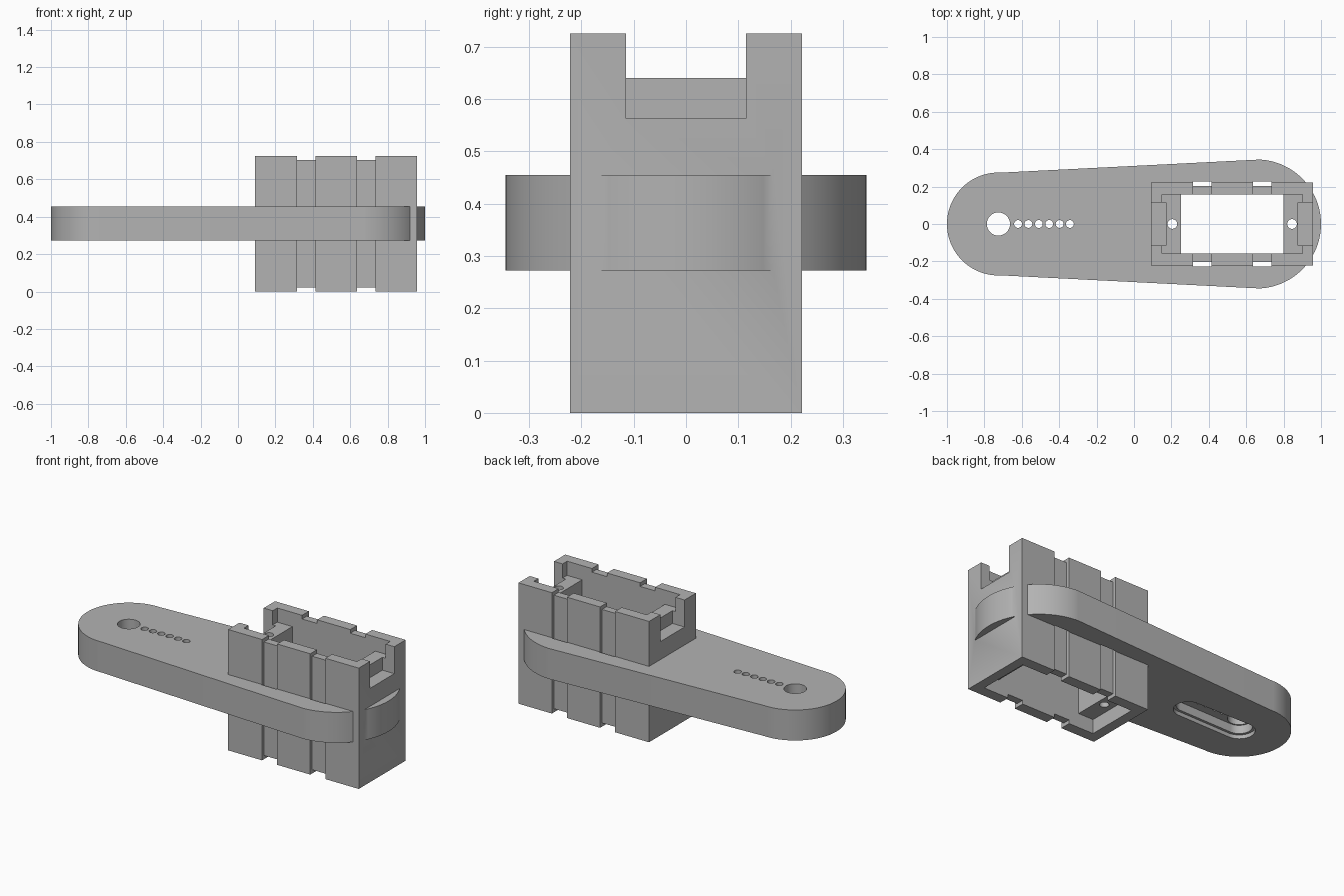
import bpy, bmesh, math

if "Cube" in bpy.data.objects:
    bpy.data.objects.remove(bpy.data.objects["Cube"], do_unlink=True)

grey = bpy.data.materials.new("plain_grey")
grey.use_nodes = True
GREY = (0.45, 0.45, 0.45, 1)
grey.diffuse_color = GREY
grey.node_tree.nodes["Principled BSDF"].inputs["Base Color"].default_value = GREY


def prism(name, outline, z0, z1):
    """Extrude a closed outline from z0 up to z1."""
    bm = bmesh.new()
    base = bm.faces.new([bm.verts.new((x, y, z0)) for x, y in outline])
    top = bmesh.ops.extrude_face_region(bm, geom=[base])["geom"]
    verts = [v for v in top if isinstance(v, bmesh.types.BMVert)]
    bmesh.ops.translate(bm, verts=verts, vec=(0, 0, z1 - z0))
    bmesh.ops.recalc_face_normals(bm, faces=bm.faces)
    mesh = bpy.data.meshes.new(name)
    bm.to_mesh(mesh)
    bm.free()
    mesh.materials.append(grey)
    obj = bpy.data.objects.new(name, mesh)
    bpy.context.collection.objects.link(obj)
    return obj


def box(name, x0, x1, y0, y1, z0, z1):
    return prism(name, [(x0, y0), (x1, y0), (x1, y1), (x0, y1)], z0, z1)


def rounded_bar(xa, ra, xb, rb, steps=48):
    """Outline around two circles joined by their shared tangents."""
    phi = math.acos((rb - ra) / (xb - xa))
    points = []
    for cx, r, a0, a1 in ((xb, rb, -phi, phi), (xa, ra, phi, 2 * math.pi - phi)):
        for i in range(steps + 1):
            a = a0 + (a1 - a0) * i / steps
            points.append((cx + r * math.cos(a), r * math.sin(a)))
    return points


def cylinder(name, x, r, z0, z1, n=32):
    ring = [(x + r * math.cos(math.tau * i / n), r * math.sin(math.tau * i / n))
            for i in range(n)]
    return prism(name, ring, z0, z1)


def combine(target, other, operation):
    mod = target.modifiers.new(operation.lower(), "BOOLEAN")
    mod.operation = operation
    mod.solver = "EXACT"
    mod.object = other
    bpy.context.view_layer.objects.active = target
    bpy.ops.object.modifier_apply(modifier=mod.name)
    bpy.data.objects.remove(other, do_unlink=True)


# Main dimensions
ARM_LOW, ARM_HIGH = 0.272, 0.455
X0, X1, HALF_Y, HEIGHT = 0.09, 0.957, 0.222, 0.725
PIVOT = -0.725

# Tapered arm joined to the rectangular holder
arm = prism("arm_and_holder", rounded_bar(PIVOT, 0.275, 0.655, 0.345), ARM_LOW, ARM_HIGH)
combine(arm, box("holder", X0, X1, -HALF_Y, HALF_Y, 0, HEIGHT), "UNION")

cutters = [
    # Central window and the recesses above and below its flanges
    box("window", 0.25, 0.80, -0.158, 0.158, -0.1, 0.9),
    box("top_recess", 0.15, 0.90, -0.158, 0.158, 0.64, 0.9),
    box("bottom_recess", 0.15, 0.90, -0.158, 0.158, -0.1, 0.085),
    # Notches in the end walls
    box("inner_notch", 0.0, 0.17, -0.115, 0.115, 0.563, 0.9),
    box("outer_notch", 0.878, 1.1, -0.115, 0.115, 0.563, 0.9),
    # Stepped slot under the arm and the pivot hole
    prism("slot_rim", rounded_bar(PIVOT, 0.085, -0.375, 0.08), 0.2, 0.295),
    prism("slot", rounded_bar(PIVOT, 0.07, -0.375, 0.065), 0.2, 0.345),
    cylinder("pivot_hole", PIVOT, 0.062, 0.2, 0.5),
]

# Row of small holes in the arm
for i in range(6):
    cutters.append(cylinder("arm_hole", -0.62 + 0.0555 * i, 0.021, 0.2, 0.5, 20))

# Screw holes through the flanges
for x in (0.205, 0.845):
    cutters.append(cylinder("screw_hole", x, 0.026, -0.1, 0.9, 24))

# Strap channels running around the long walls
for xa, xb in ((0.315, 0.415), (0.635, 0.735)):
    for s in (-1, 1):
        lo, hi = sorted((s * 0.203, s * 0.226))
        cutters.append(box("strap_channel", xa, xb, lo, hi, -0.1, 0.9))
        lo, hi = sorted((s * 0.15, s * 0.23))
        cutters.append(box("strap_notch_top", xa, xb, lo, hi, 0.703, 0.9))
        cutters.append(box("strap_notch_bottom", xa, xb, lo, hi, -0.1, 0.022))

for cutter in cutters:
    combine(arm, cutter, "DIFFERENCE")

# Smooth the round walls and keep hard edges crisp
bpy.ops.object.select_all(action="DESELECT")
arm.select_set(True)
bpy.context.view_layer.objects.active = arm
bpy.ops.object.shade_smooth_by_angle(angle=math.radians(30))
